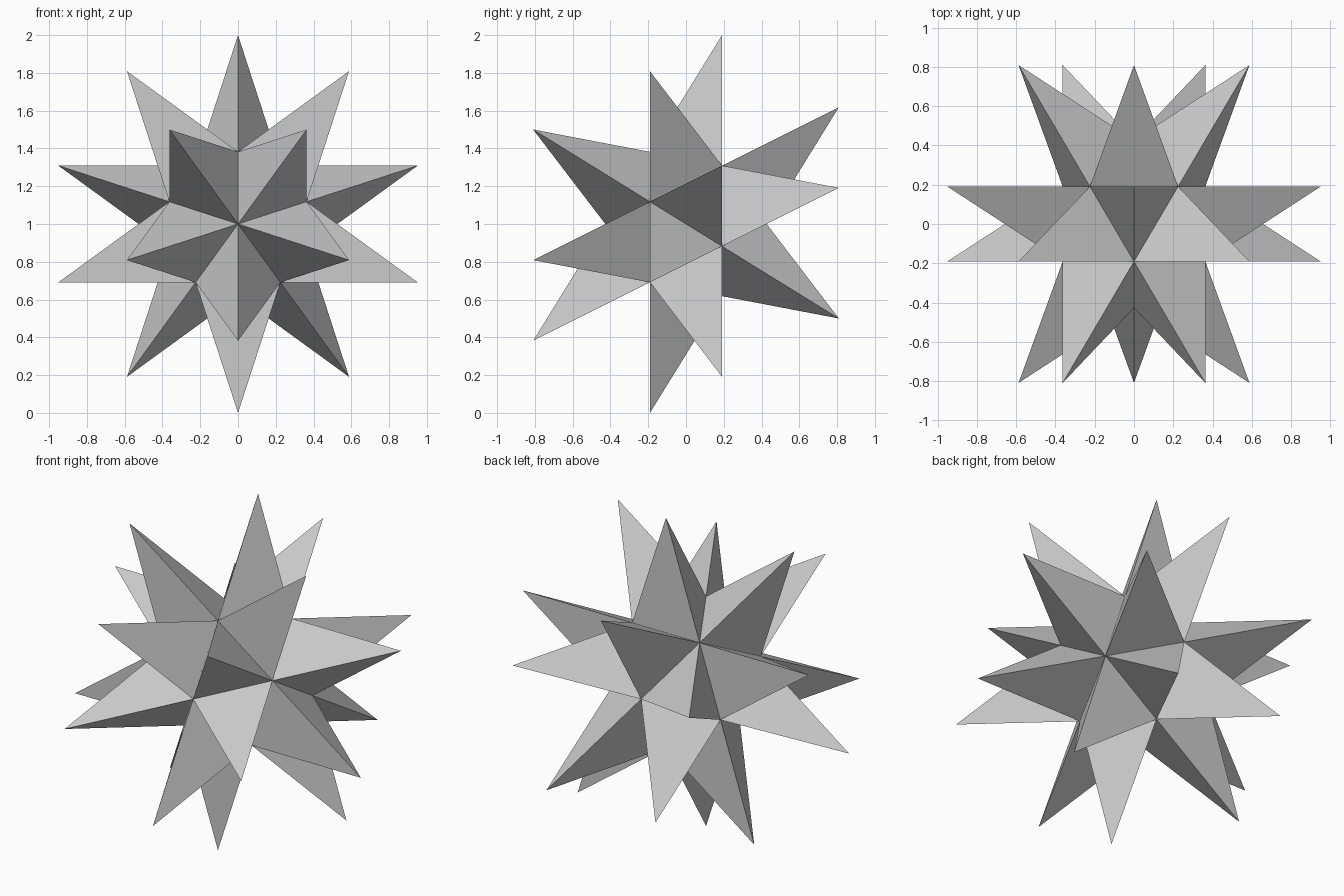
import bpy, bmesh
from math import sin, cos, pi, sqrt
from mathutils import Vector

if "Cube" in bpy.data.objects:
    bpy.data.objects.remove(bpy.data.objects["Cube"])

CORE_R = 0.4271   # radius of the inner icosahedron
TIP_R = 1.0184    # distance from the centre to every spike tip

bm = bmesh.new()

# Icosahedral core: a pole and a five-point ring on the front and back
for side, turn in ((-1, 0), (1, pi)):
    bm.verts.new((0, side * CORE_R, 0))
    for i in range(5):
        a = turn + i * 2 * pi / 5
        ring = 2 * CORE_R / sqrt(5)
        bm.verts.new((ring * sin(a), side * CORE_R / sqrt(5), ring * cos(a)))
bmesh.ops.convex_hull(bm, input=bm.verts[:])

# Raise a three-sided spike on each of the 20 faces
spikes = bmesh.ops.poke(bm, faces=bm.faces[:])
for v in spikes["verts"]:
    v.co = v.co.normalized() * TIP_R

# Stand the star on the ground
bmesh.ops.translate(bm, verts=bm.verts[:], vec=Vector((0, 0, 1)))
bmesh.ops.recalc_face_normals(bm, faces=bm.faces[:])

mesh = bpy.data.meshes.new("spiked_star")
bm.to_mesh(mesh)
bm.free()
bpy.context.collection.objects.link(bpy.data.objects.new("spiked_star", mesh))
